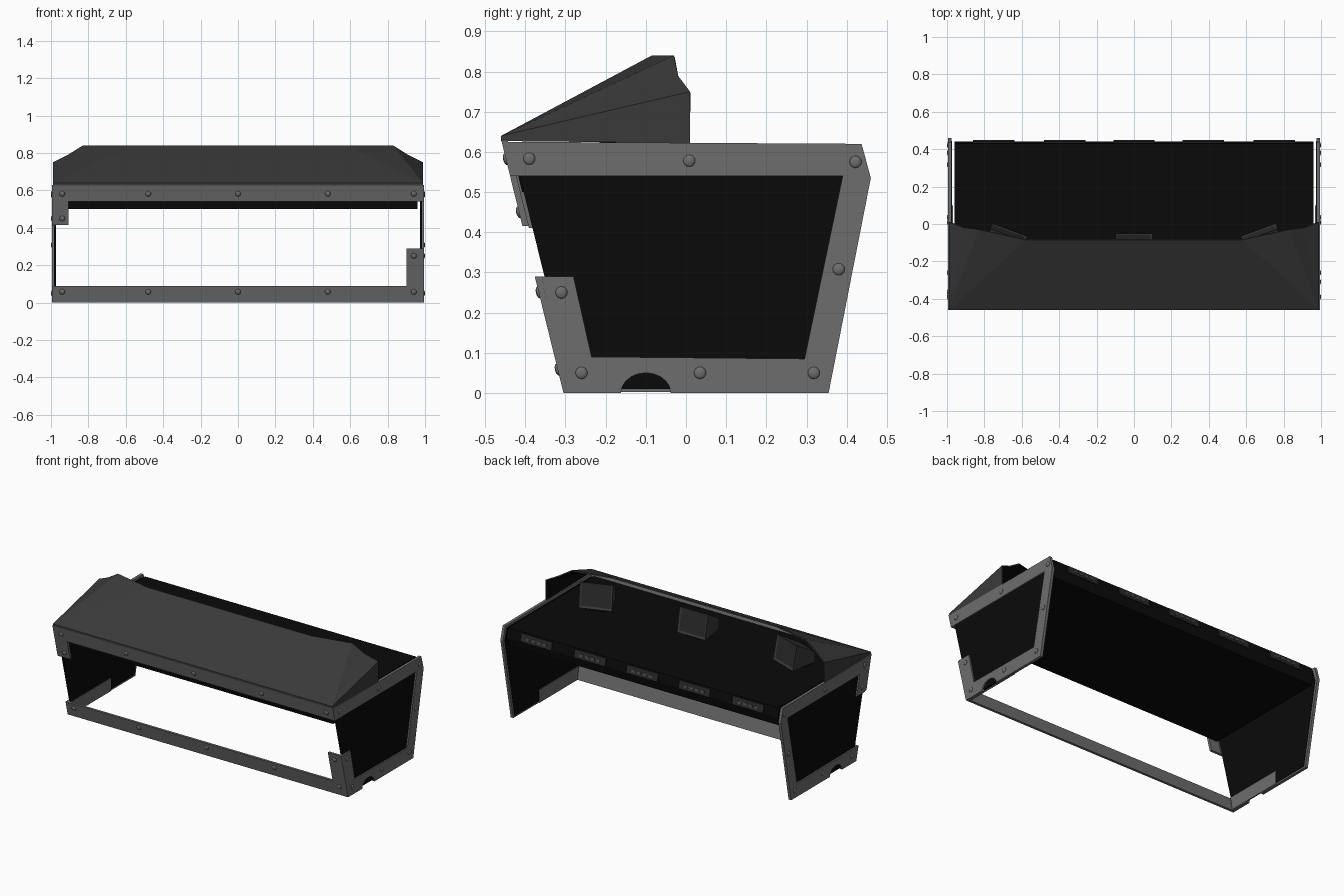
import bpy, bmesh, math
from mathutils import Matrix, Vector

if "Cube" in bpy.data.objects:
    bpy.data.objects.remove(bpy.data.objects["Cube"])


def material(name, v):
    m = bpy.data.materials.new(name)
    m.diffuse_color = (v, v, v, 1)
    m.use_nodes = True
    m.node_tree.nodes["Principled BSDF"].inputs["Base Color"].default_value = m.diffuse_color
    return m


FRAME = material("frame grey", 0.155)
HOOD = material("hood dark grey", 0.042)
BLACK = material("panel black", 0.003)
SCREEN = material("screen charcoal", 0.025)
KEYS = material("key grey", 0.07)


def make(name, verts, faces, *mats, fix=True):
    bm = bmesh.new()
    vs = [bm.verts.new(v) for v in verts]
    for f in faces:
        bm.faces.new([vs[i] for i in f])
    if fix:
        bmesh.ops.recalc_face_normals(bm, faces=bm.faces)
    me = bpy.data.meshes.new(name)
    bm.to_mesh(me)
    bm.free()
    ob = bpy.data.objects.new(name, me)
    bpy.context.collection.objects.link(ob)
    for m in mats:
        me.materials.append(m)
    return ob


def prism(name, prof, x0, x1, mat):
    """Extrude a (y, z) outline along x."""
    n = len(prof)
    verts = [(x, y, z) for x in (x0, x1) for y, z in prof]
    faces = [tuple(range(n)), tuple(range(n, 2 * n))]
    faces += [(i, (i + 1) % n, (i + 1) % n + n, i + n) for i in range(n)]
    return make(name, verts, faces, mat)


def front_y(z):
    return -0.305 - 0.246 * z


def front_plate(name, x0, x1, z0, z1):
    t = 0.016
    prism(name, [(front_y(z0), z0), (front_y(z1), z1),
                 (front_y(z1) + t, z1), (front_y(z0) + t, z0)], x0, x1, FRAME)


def bolt(name, loc, scale, tilt=0.0):
    bm = bmesh.new()
    bmesh.ops.create_uvsphere(bm, u_segments=12, v_segments=8, radius=1)
    bm.transform(Matrix.Translation(loc) @ Matrix.Rotation(tilt, 4, 'X')
                 @ Matrix.Diagonal((*scale, 1)))
    for f in bm.faces:
        f.smooth = True
    me = bpy.data.meshes.new(name)
    bm.to_mesh(me)
    bm.free()
    me.materials.append(FRAME)
    bpy.context.collection.objects.link(bpy.data.objects.new(name, me))


# Side frames: C shape with a cable arch; bracket is low on the right, high on the left
arch = [(-0.1 - 0.062 * math.cos(a), 0.05 * math.sin(a))
        for a in (math.pi * i / 10 for i in range(11))]
outer = [(-0.29, 0)] + arch + [(0.355, 0), (0.46, 0.535), (0.437, 0.62), (-0.444, 0.625)]
inner = [(0.39, 0.54), (0.295, 0.085)]
right = outer + [(-0.423, 0.54)] + inner + [(-0.235, 0.09), (-0.28, 0.29), (-0.36, 0.29)]
left = outer + [(-0.391, 0.41), (-0.31, 0.41), (-0.34, 0.54)] + inner + [(-0.235, 0.09), (-0.311, 0.09)]
bolts = [(-0.39, 0.583), (0.008, 0.578), (0.422, 0.575), (0.38, 0.308),
         (0.318, 0.05), (0.035, 0.05), (-0.26, 0.05)]
plate = [(front_y(0.01) + 0.024, 0.01), (0.343, 0.01), (0.443, 0.53),
         (0.42, 0.605), (front_y(0.605) + 0.024, 0.605)]
for s, side, prof, extra in ((1, "right", right, (-0.31, 0.25)), (-1, "left", left, (-0.365, 0.45))):
    prism(side + "_frame", prof, s * 0.976, s * 0.994, FRAME)
    prism(side + "_panel", plate, s * 0.973, s * 0.985, BLACK)
    prism(side + "_inner_kick", [(-0.285, 0.002), (0.1, 0.002), (0.1, 0.085), (-0.3, 0.085)],
          s * 0.969, s * 0.973, FRAME)
    for y, z in bolts + [extra]:
        bolt(side + "_bolt", (s * 0.994, y, z), (0.006, 0.015, 0.015))

# Front strips and corner brackets
front_plate("front_bottom_strip", -0.994, 0.994, 0, 0.09)
front_plate("front_top_strip", -0.994, 0.994, 0.54, 0.63)
front_plate("front_left_bracket", -0.994, -0.905, 0.415, 0.54)
front_plate("front_right_bracket", 0.9, 0.994, 0.09, 0.29)
points = [(x, z) for x in (-0.94, -0.48, 0, 0.48, 0.94) for z in (0.058, 0.582)]
for x, z in points + [(-0.94, 0.45), (0.94, 0.25)]:
    bolt("front_bolt", (x, front_y(z), z), (0.015, 0.007, 0.015), math.atan(0.246))

# Desk slab
prism("desk_slab", [(-0.435, 0.612), (0.43, 0.612), (0.442, 0.555), (0.43, 0.5), (-0.408, 0.5)],
      -0.96, 0.96, BLACK)

# Control panels along the back edge of the desk
for x in (-0.75, -0.37, 0, 0.37, 0.75):
    prism("control_panel", [(0.433, 0.606), (0.440, 0.606), (0.450, 0.557), (0.443, 0.557)],
          x - 0.11, x + 0.11, SCREEN)
    for i in range(4):
        kx = x - 0.06 + i * 0.04
        prism("control_key", [(0.440, 0.588), (0.446, 0.588), (0.450, 0.572), (0.444, 0.572)],
              kx - 0.012, kx + 0.012, KEYS)

# Hood: open shell, dark grey outside and black inside
half = [(0.99, -0.46, 0.627), (0.99, -0.46, 0.64), (0.58, -0.085, 0.84), (0.83, -0.03, 0.84),
        (0.91, -0.02, 0.79), (0.99, 0.01, 0.75), (0.99, 0.01, 0.622)]
n = len(half)
verts = half + [(-x, y, z) for x, y, z in half]
tris = [(1, 3, 2), (1, 4, 3), (1, 5, 4), (0, 6, 5, 1)]
faces = [(n, 0, 1, n + 1), (n + 1, 1, 2, n + 2)] + tris
faces += [tuple(i + n for i in reversed(f)) for f in tris]
hood = make("hood", verts, faces, HOOD, BLACK, fix=False)
sol = hood.modifiers.new("shell", 'SOLIDIFY')
sol.thickness = 0.008
sol.offset = -1
sol.material_offset = 1
sol.material_offset_rim = 0

# Monitors under the hood: tapered boxes with an inset screen, tilted slightly upward
for x, y, ang in ((0, -0.065, 0), (-0.67, -0.045, -20), (0.67, -0.045, 20)):
    w, b = 0.1, 0.075
    pts = [(-w, 0.015, 0.63), (w, 0.015, 0.63), (w, -0.015, 0.785), (-w, -0.015, 0.785),
           (-b, -0.16, 0.63), (b, -0.16, 0.63), (b, -0.16, 0.70), (-b, -0.16, 0.70)]
    mat = Matrix.Translation((x, y, 0)) @ Matrix.Rotation(math.radians(ang), 4, 'Z')
    ob = make("monitor", [mat @ Vector(p) for p in pts],
              [(0, 1, 2, 3), (4, 5, 6, 7), (0, 1, 5, 4), (1, 2, 6, 5), (2, 3, 7, 6), (3, 0, 4, 7)],
              HOOD, SCREEN)
    bm = bmesh.new()
    bm.from_mesh(ob.data)
    face = max(bm.faces, key=lambda f: f.normal.y)
    bmesh.ops.inset_individual(bm, faces=[face], thickness=0.018, depth=-0.005)
    face.material_index = 1
    bm.to_mesh(ob.data)
    bm.free()
    # short stand between the monitor and the desk
    foot = [mat @ Vector((px, py, pz)) for pz in (0.61, 0.632)
            for px, py in ((-0.06, -0.01), (0.06, -0.01), (0.06, -0.15), (-0.06, -0.15))]
    make("monitor_stand", foot,
         [(0, 1, 2, 3), (4, 5, 6, 7), (0, 1, 5, 4), (1, 2, 6, 5), (2, 3, 7, 6), (3, 0, 4, 7)], BLACK)
